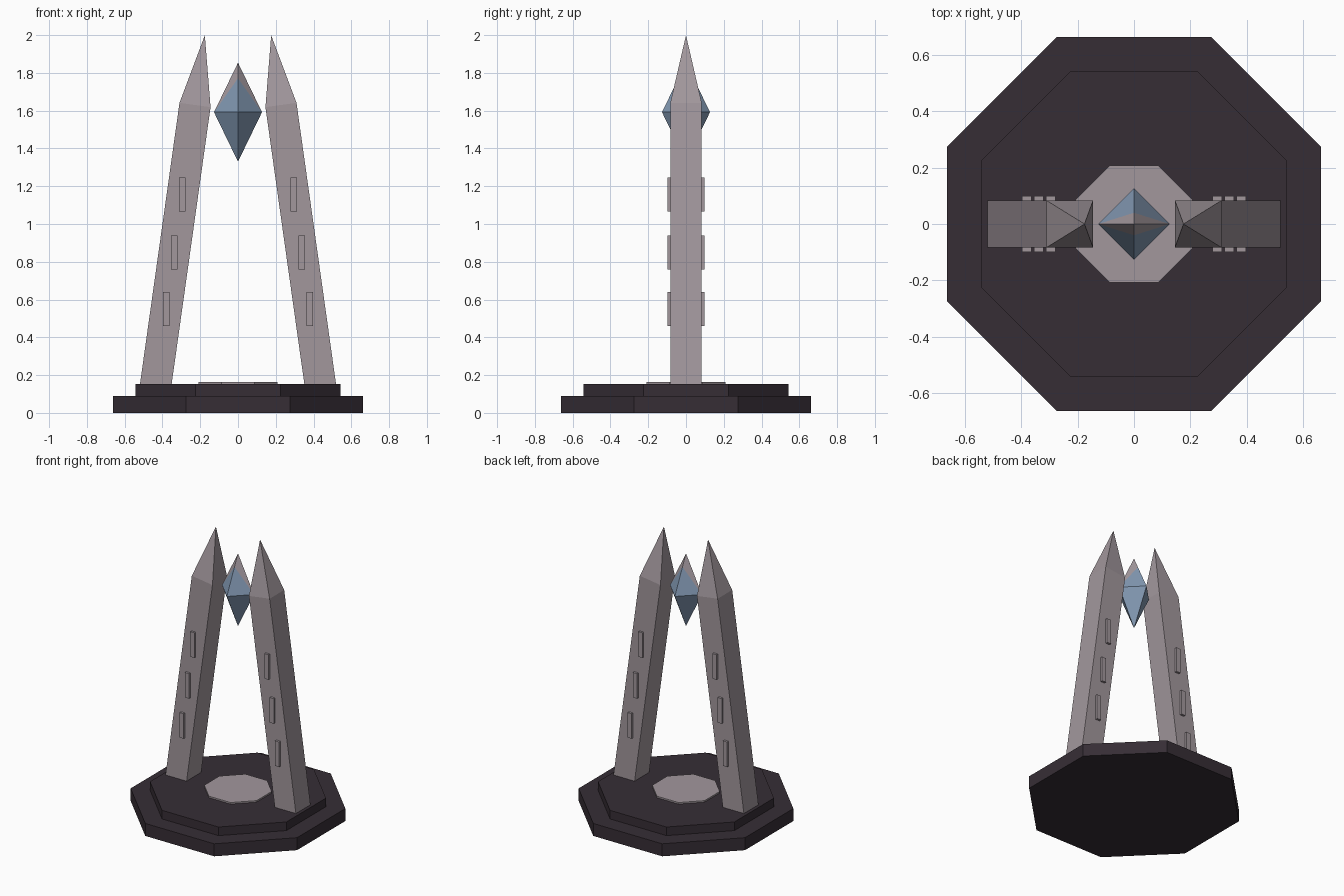
import bpy, bmesh, math
from mathutils import Matrix, Vector

if "Cube" in bpy.data.objects:
    bpy.data.objects.remove(bpy.data.objects["Cube"], do_unlink=True)


def material(name, rgb):
    m = bpy.data.materials.new(name)
    m.use_nodes = True
    color = (*rgb, 1)
    m.diffuse_color = color
    m.node_tree.nodes["Principled BSDF"].inputs["Base Color"].default_value = color
    return m


DARK = material("dark_stone", (0.037, 0.027, 0.036))
PALE = material("pale_stone", (0.36, 0.31, 0.335))
BLUE = material("blue_crystal", (0.22, 0.31, 0.44))


def finish(name, bm, *mats):
    bmesh.ops.recalc_face_normals(bm, faces=bm.faces)
    mesh = bpy.data.meshes.new(name)
    bm.to_mesh(mesh)
    bm.free()
    for m in mats:
        mesh.materials.append(m)
    obj = bpy.data.objects.new(name, mesh)
    bpy.context.collection.objects.link(obj)
    return obj


def octagon(name, apothem, bottom, top, mat):
    bm = bmesh.new()
    r = apothem / math.cos(math.pi / 8)
    place = Matrix.Translation((0, 0, (bottom + top) / 2)) @ Matrix.Rotation(math.pi / 8, 4, "Z")
    bmesh.ops.create_cone(bm, cap_ends=True, segments=8, radius1=r, radius2=r,
                          depth=top - bottom, matrix=place)
    finish(name, bm, mat)


# Stepped base and central disc
octagon("lower_step", 0.6625, 0, 0.09, DARK)
octagon("upper_step", 0.543, 0.09, 0.152, DARK)
octagon("center_disc", 0.208, 0.152, 0.163, PALE)


def box(bm, center, size):
    bmesh.ops.create_cube(bm, size=1, matrix=Matrix.Translation(center) @ Matrix.Diagonal((*size, 1)))


def pillar(side, s):
    # Leaning square shaft with a pointed cap; local origin at the shoulder
    bm = bmesh.new()
    shaft, width, cap = 1.53, 0.166, 0.373
    box(bm, (0, 0, -shaft / 2), (width, width, shaft))
    top = max(bm.faces, key=lambda f: f.calc_center_median().z)
    tip = bmesh.ops.poke(bm, faces=[top])["verts"][0]
    tip.co.z = cap
    lean = Matrix.Translation((s * 0.2275, 0, 1.63)) @ Matrix.Rotation(math.radians(-8 * s), 4, "Y")
    bm.transform(lean)
    finish(side + "_pillar", bm, PALE)
    # Upright plates on the front and back of the shaft
    bm = bmesh.new()
    for x, z in ((0.38, 0.55), (0.338, 0.85), (0.295, 1.155)):
        for y in (-0.085, 0.085):
            box(bm, (s * x, y, z), (0.033, 0.028, 0.18))
    finish(side + "_pillar_plates", bm, PALE)


pillar("left", 1)
pillar("right", -1)

# Floating crystal with pale bands beside its upper ridge
bm = bmesh.new()
radius, height, slope = 0.127, 0.262, 4.5
ring = [bm.verts.new(p) for p in ((radius, 0, 0), (0, radius, 0), (-radius, 0, 0), (0, -radius, 0))]
for z in (height, -height):
    apex = bm.verts.new((0, 0, z))
    for i in range(4):
        bm.faces.new((ring[i], ring[(i + 1) % 4], apex))
for s in (1, -1):
    part = [f for f in bm.faces if f.calc_center_median().z > 0 and f.calc_center_median().y * s > 0]
    geom = set(part) | {e for f in part for e in f.edges} | {v for f in part for v in f.verts}
    bmesh.ops.bisect_plane(bm, geom=list(geom), plane_co=(0, 0, 0), plane_no=Vector((0, -slope * s, 1)))
for f in bm.faces:
    c = f.calc_center_median()
    f.material_index = int(c.z > slope * abs(c.y))
bm.transform(Matrix.Translation((0, 0, 1.592)))
finish("crystal", bm, BLUE, PALE)
